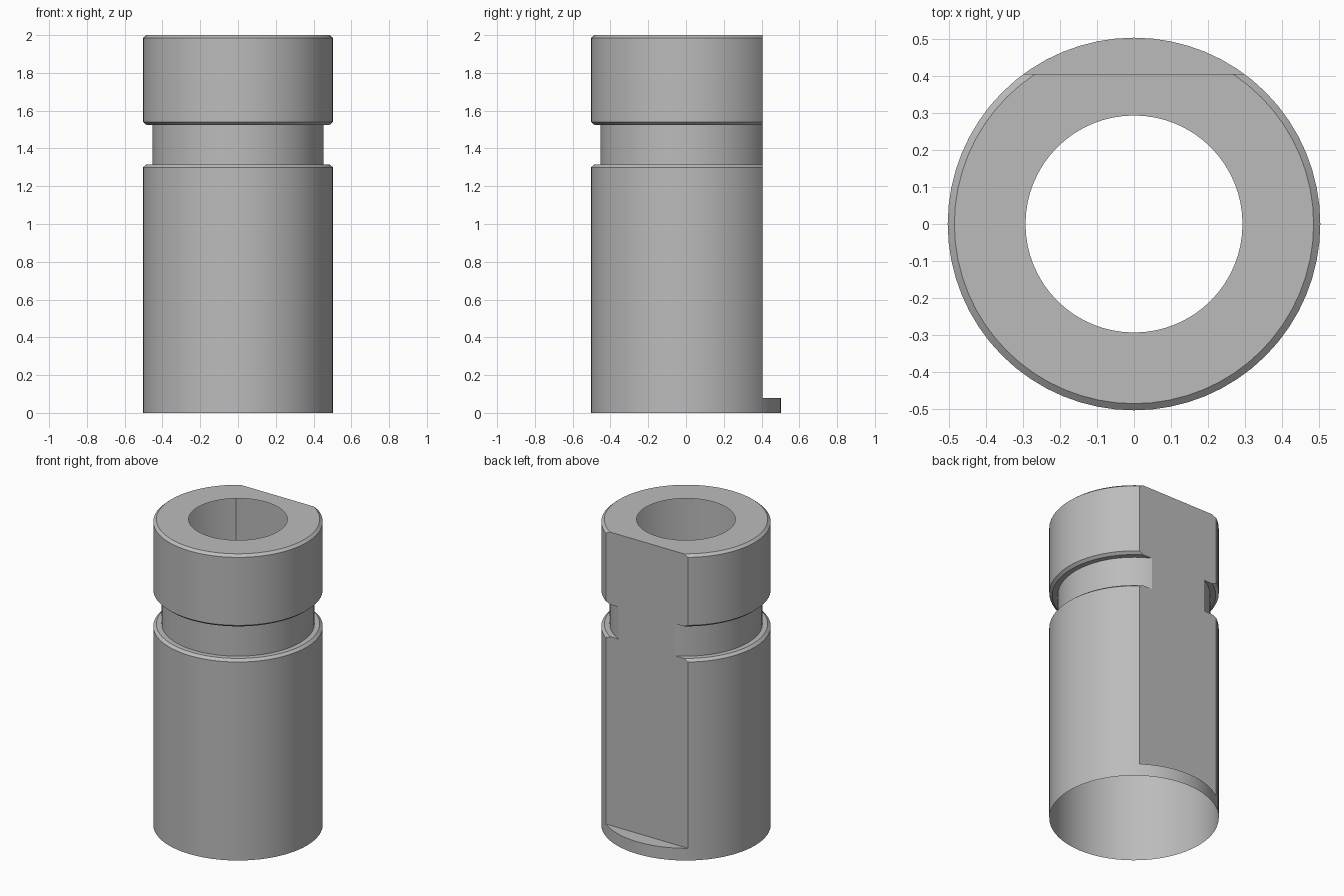
import bpy, bmesh, math

cube = bpy.data.objects.get("Cube")
if cube:
    bpy.data.objects.remove(cube, do_unlink=True)

R, NECK, BORE, CHAMFER = 0.503, 0.453, 0.293, 0.018
FLAT_Y, LIP_Z, EPS = 0.405, 0.08, 1e-4
SEGMENTS = 64

steel = bpy.data.materials.new("grey steel")
steel.use_nodes = True
colour = (0.5, 0.5, 0.5, 1)
steel.diffuse_color = colour
steel.node_tree.nodes["Principled BSDF"].inputs["Base Color"].default_value = colour

# Outer sleeve profile: open base, lip, body, neck groove, head, top ring
profile = [(R, 0), (R, LIP_Z), (R, 1.3), (R - CHAMFER, 1.315), (NECK, 1.315),
           (NECK, 1.525), (R - CHAMFER, 1.525), (R, 1.54),
           (R, 1.985), (R - CHAMFER, 2), (BORE, 2)]
bm = bmesh.new()
points = [bm.verts.new((r, 0, z)) for r, z in profile]
edges = [bm.edges.new(pair) for pair in zip(points, points[1:])]
bmesh.ops.spin(bm, geom=points + edges, axis=(0, 0, 1), cent=(0, 0, 0),
               angle=math.tau, steps=SEGMENTS, use_merge=True)
bmesh.ops.remove_doubles(bm, verts=bm.verts[:], dist=EPS)

# Mill away the back above the lip
bmesh.ops.bisect_plane(bm, geom=bm.verts[:] + bm.edges[:] + bm.faces[:], dist=EPS / 10,
                       plane_co=(0, FLAT_Y, 0), plane_no=(0, 1, 0))
cut_away = [f for f in bm.faces
            if f.calc_center_median().y > FLAT_Y + EPS and f.calc_center_median().z > LIP_Z]
bmesh.ops.delete(bm, geom=cut_away, context='FACES')


def on_flat(v):
    return abs(v.co.y - FLAT_Y) < EPS and v.co.z > LIP_Z - EPS


def on_shelf(v):
    return abs(v.co.z - LIP_Z) < EPS and v.co.y > FLAT_Y - EPS


# Close the milled flat and the small shelf on the lip
corners = [v for v in bm.verts if on_flat(v) and on_shelf(v)]
chord = bm.edges.new(corners)
for test in (on_flat, on_shelf):
    loop = [e for e in bm.edges if e is not chord and e.is_boundary and all(map(test, e.verts))]
    bmesh.ops.contextual_create(bm, geom=loop + [chord])

bmesh.ops.recalc_face_normals(bm, faces=bm.faces[:])
mesh = bpy.data.meshes.new("grooved_sleeve")
bm.to_mesh(mesh)
bm.free()
mesh.materials.append(steel)
sleeve = bpy.data.objects.new("grooved_sleeve", mesh)
bpy.context.collection.objects.link(sleeve)
bpy.context.view_layer.objects.active = sleeve
sleeve.select_set(True)
bpy.ops.object.shade_smooth_by_angle(angle=math.radians(25))
